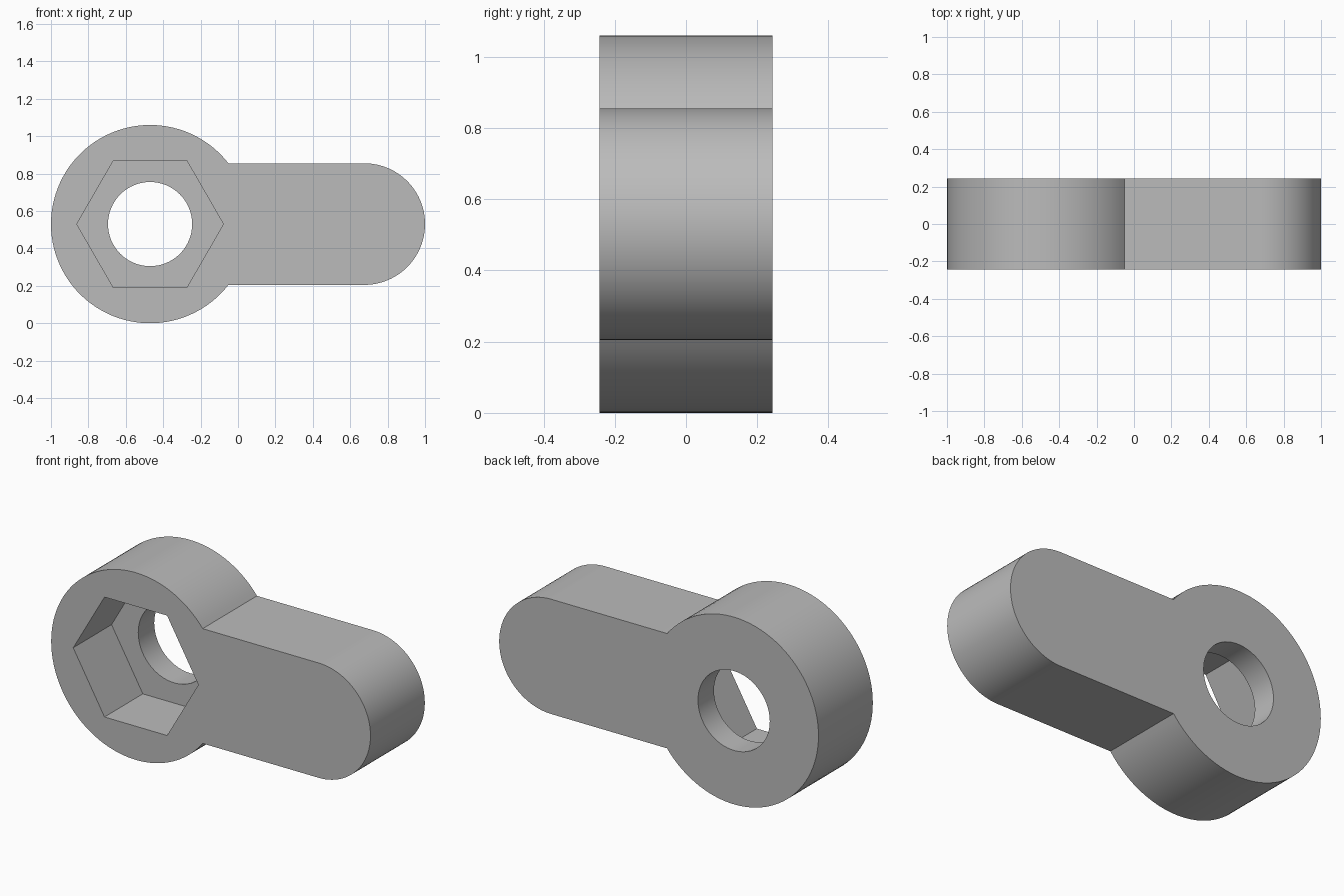
import bpy
import bmesh
from math import asin, cos, sin, pi, radians, sqrt

HALF = 0.243             # half thickness in y
HEAD_X, MID_Z = -0.47, 0.53
HEAD_R, ARM_R = 0.53, 0.325
HOLE_R, HEX_R = 0.225, 0.392
POCKET_FLOOR = 0.10      # y of the hexagonal pocket floor

cube = bpy.data.objects.get("Cube")
if cube:
    bpy.data.objects.remove(cube, do_unlink=True)

grey = bpy.data.materials.new("plain_grey")
grey.use_nodes = True
colour = (0.5, 0.5, 0.5, 1)
grey.diffuse_color = colour
grey.node_tree.nodes["Principled BSDF"].inputs["Base Color"].default_value = colour


def arc(cx, radius, start, end, steps):
    """Points along an arc in the xz plane, both ends included."""
    angles = [start + (end - start) * i / steps for i in range(steps + 1)]
    return [(cx + radius * cos(a), MID_Z + radius * sin(a)) for a in angles]


def prism(name, outline, y0, y1):
    """Closed solid made by extruding an xz outline along y."""
    bm = bmesh.new()
    face = bm.faces.new([bm.verts.new((x, y0, z)) for x, z in outline])
    grown = bmesh.ops.extrude_face_region(bm, geom=[face])["geom"]
    verts = [v for v in grown if isinstance(v, bmesh.types.BMVert)]
    bmesh.ops.translate(bm, verts=verts, vec=(0, y1 - y0, 0))
    bmesh.ops.recalc_face_normals(bm, faces=bm.faces)
    mesh = bpy.data.meshes.new(name)
    bm.to_mesh(mesh)
    bm.free()
    obj = bpy.data.objects.new(name, mesh)
    mesh.materials.append(grey)
    bpy.context.collection.objects.link(obj)
    return obj


# Round head joined to a straight arm with a rounded end
join = asin(ARM_R / HEAD_R)
outline = arc(HEAD_X, HEAD_R, join, 2 * pi - join, 80)
outline += arc(1 - ARM_R, ARM_R, -pi / 2, pi / 2, 48)
lever = prism("lever_body", outline, -HALF, HALF)

# Hexagonal pocket from the front and a round hole right through
cutters = [
    prism("hex_pocket_cutter", arc(HEAD_X, HEX_R, 0, 2 * pi, 6)[:-1],
          -HALF - 0.1, POCKET_FLOOR),
    prism("round_hole_cutter", arc(HEAD_X, HOLE_R, 0, 2 * pi, 64)[:-1],
          -HALF - 0.2, HALF + 0.1),
]

bpy.ops.object.select_all(action="DESELECT")
lever.select_set(True)
bpy.context.view_layer.objects.active = lever
for cutter in cutters:
    cut = lever.modifiers.new(cutter.name, "BOOLEAN")
    cut.operation = "DIFFERENCE"
    cut.solver = "EXACT"
    cut.object = cutter
    bpy.ops.object.modifier_apply(modifier=cut.name)
    bpy.data.objects.remove(cutter, do_unlink=True)

# Smooth round walls, crisp rims and corners
bpy.ops.object.shade_smooth_by_angle(angle=radians(30))
